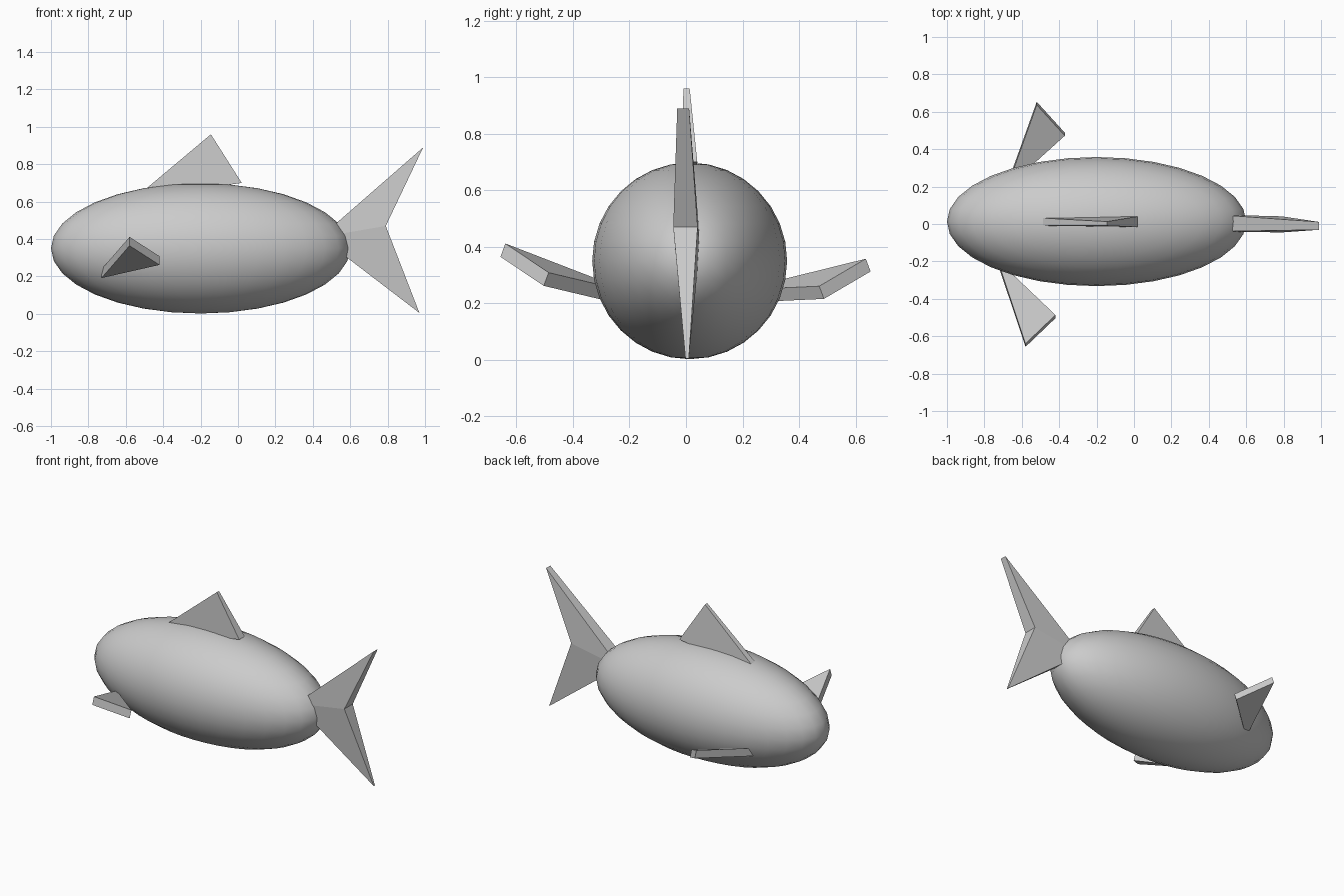
import bpy
import bmesh
from mathutils import Vector

cube = bpy.data.objects.get("Cube")
if cube:
    bpy.data.objects.remove(cube, do_unlink=True)

grey = bpy.data.materials.new("plain_grey")
grey.use_nodes = True
colour = (0.6, 0.6, 0.6, 1)
grey.diffuse_color = colour
grey.node_tree.nodes["Principled BSDF"].inputs["Base Color"].default_value = colour


def make_fin(name, outline, direction):
    """Slab from outline points (x, y, z, half thickness) along a direction."""
    bm = bmesh.new()
    d = Vector(direction).normalized()
    sides = [[bm.verts.new(Vector(p[:3]) + d * p[3] * s) for p in outline]
             for s in (1, -1)]
    bm.faces.new(sides[0])
    bm.faces.new(sides[1][::-1])
    n = len(outline)
    for i in range(n):
        j = (i + 1) % n
        bm.faces.new((sides[0][j], sides[0][i], sides[1][i], sides[1][j]))
    bmesh.ops.recalc_face_normals(bm, faces=bm.faces)
    bmesh.ops.triangulate(bm, faces=[f for f in bm.faces if len(f.verts) == n],
                          ngon_method='EAR_CLIP')
    mesh = bpy.data.meshes.new(name)
    bm.to_mesh(mesh)
    bm.free()
    mesh.materials.append(grey)
    obj = bpy.data.objects.new(name, mesh)
    bpy.context.collection.objects.link(obj)
    return obj


# Smooth egg-shaped body
bpy.ops.mesh.primitive_uv_sphere_add(segments=32, ring_count=16, radius=1,
                                     location=(-0.2, 0.013, 0.35))
body = bpy.context.object
body.name = "body"
body.scale = (0.8, 0.345, 0.348)
bpy.ops.object.transform_apply(location=False, rotation=False, scale=True)
bpy.ops.object.shade_smooth()
body.data.materials.append(grey)

# Triangular back fin, thinner at the tip
make_fin("dorsal_fin", [(-0.55, 0.013, 0.62, 0.022),
                        (-0.145, 0.002, 0.96, 0.011),
                        (0.02, 0.012, 0.70, 0.028)], (0, 1, 0))

# Forked tail
make_fin("tail_fin", [(0.44, 0.005, 0.41, 0.045),
                      (0.99, -0.01, 0.89, 0.021),
                      (0.79, -0.002, 0.47, 0.043),
                      (0.97, 0.004, 0.005, 0.006)], (0, 1, 0))

# Side fins, slightly staggered
make_fin("right_side_fin", [(-0.73, -0.20, 0.215, 0.025),
                            (-0.58, -0.648, 0.388, 0.025),
                            (-0.42, -0.495, 0.285, 0.025)], (0, 0.35, 0.94))
make_fin("left_side_fin", [(-0.68, 0.20, 0.225, 0.024),
                           (-0.52, 0.645, 0.335, 0.024),
                           (-0.37, 0.48, 0.238, 0.024)], (0, -0.35, 0.94))
